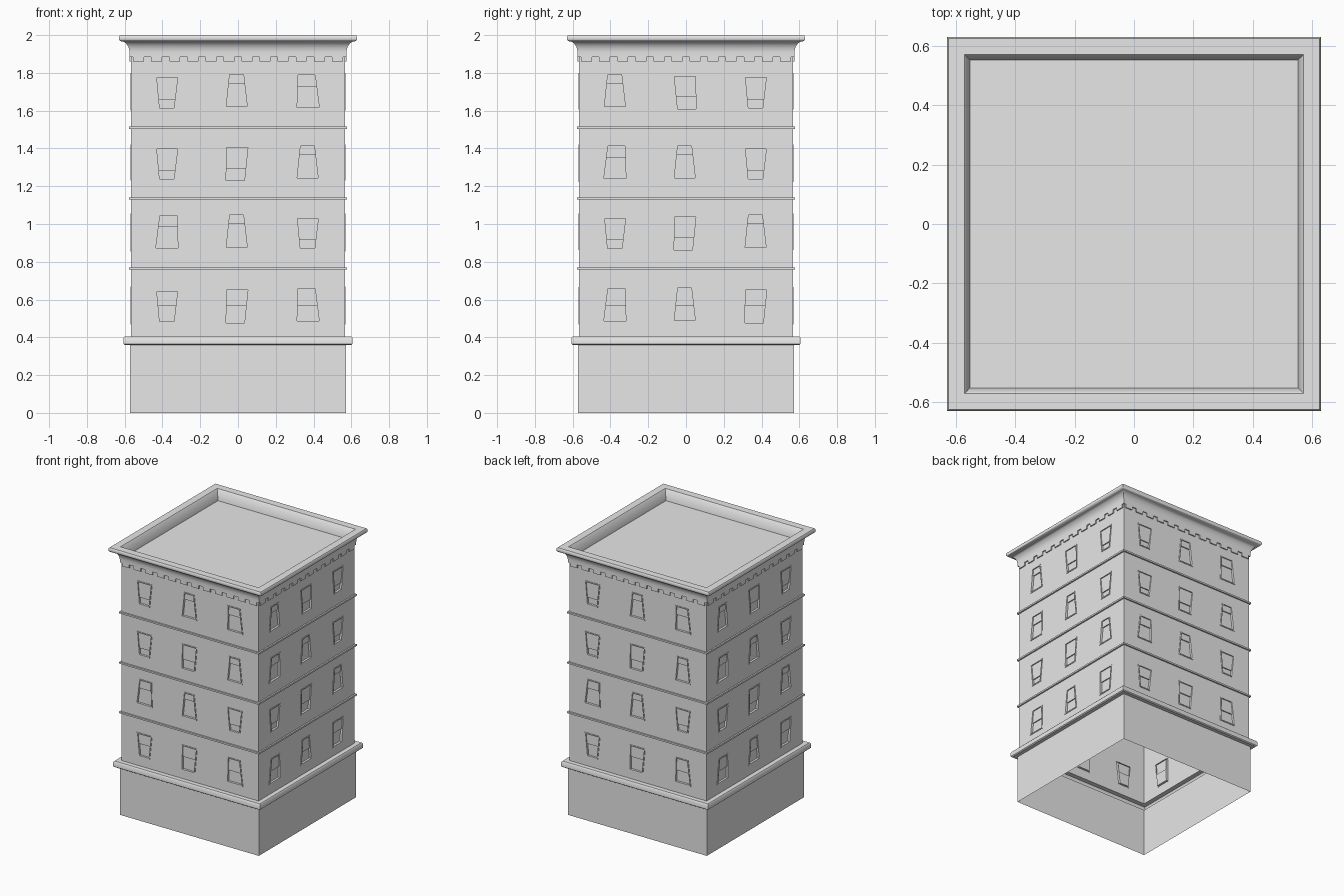
import bpy, bmesh, math
from mathutils import Matrix, Vector

cube = bpy.data.objects.get("Cube")
if cube:
    bpy.data.objects.remove(cube, do_unlink=True)

GREY = (0.8, 0.8, 0.8, 1.0)
stone = bpy.data.materials.new("plain_grey")
stone.use_nodes = True
stone.diffuse_color = GREY
for node in stone.node_tree.nodes:
    if node.type == "BSDF_PRINCIPLED":
        node.inputs["Base Color"].default_value = GREY

WALL = 0.566      # half width of the upper walls
SIDES = ["front", "left", "back", "right"]


def finish(bm, name, smooth=False):
    mesh = bpy.data.meshes.new(name)
    bm.to_mesh(mesh)
    bm.free()
    mesh.materials.append(stone)
    ob = bpy.data.objects.new(name, mesh)
    bpy.context.collection.objects.link(ob)
    if smooth:
        bpy.ops.object.select_all(action="DESELECT")
        ob.select_set(True)
        bpy.context.view_layer.objects.active = ob
        bpy.ops.object.shade_smooth_by_angle(angle=math.radians(40))
    return ob


def bridge(bm, a, b):
    n = len(a)
    for i in range(n):
        j = (i + 1) % n
        bm.faces.new((a[i], a[j], b[j], b[i]))


def square_loft(name, profile, cap=False, smooth=False):
    """Carry a (half width, height) profile around a square plan."""
    bm = bmesh.new()
    previous = None
    for h, z in profile:
        ring = [bm.verts.new((sx * h, sy * h, z))
                for sx, sy in ((-1, -1), (1, -1), (1, 1), (-1, 1))]
        if previous:
            bridge(bm, previous, ring)
        previous = ring
    if cap:
        bm.faces.new(previous)
    return finish(bm, name, smooth)


# Base, open underneath, and the rounded belt above it
square_loft("base", [(0.573, 0), (0.573, 0.36)])
square_loft("belt", [(0.573, 0.36), (0.6, 0.36), (0.607, 0.366), (0.607, 0.396),
                     (0.6, 0.405), (WALL, 0.405)], smooth=True)

# Thin string courses between floors
FLOORS = [0.405, 0.765, 1.135, 1.51, 1.89]
for i, z in enumerate(FLOORS[1:4]):
    square_loft(f"string_course_{i + 1}",
                [(WALL, z - 0.006), (0.577, z - 0.006),
                 (0.577, z + 0.006), (WALL, z + 0.006)])

# Cornice with a concave cove, parapet and sunken roof
cove = [(0.574 + 0.044 * (1 - math.cos(t)), 1.905 + 0.062 * math.sin(t))
        for t in [math.pi / 2 * k / 8 for k in range(9)]]
square_loft("cornice_and_roof",
            [(WALL, 1.885), (0.574, 1.885)] + cove +
            [(0.626, 1.971), (0.63, 1.977), (0.63, 1.992), (0.624, 2.0),
             (0.57, 2.0), (0.565, 1.995), (0.552, 1.92)], cap=True, smooth=True)

# Window shapes: top left, top right, bottom left, bottom right, bottom, top, split
SHAPES = {
    "flared": (-0.063, 0.063, -0.048, 0.044, -0.093, 0.083, -0.04),
    "tapered": (-0.047, 0.042, -0.065, 0.062, -0.087, 0.1, 0.045),
    "leaning": (-0.06, 0.046, -0.065, 0.068, -0.09, 0.098, 0.028),
    "boxy": (-0.063, 0.065, -0.066, 0.047, -0.1, 0.09, -0.028),
}


def mirrored(s):
    return (-s[1], -s[0], -s[3], -s[2]) + s[4:]


SHAPES["leaning_back"] = mirrored(SHAPES["leaning"])
SHAPES["boxy_back"] = mirrored(SHAPES["boxy"])

# Window layout, bottom floor first, for the two kinds of facade
LAYOUTS = [
    [("flared", "boxy", "leaning"), ("leaning_back", "tapered", "flared"),
     ("flared", "boxy", "tapered"), ("flared", "tapered", "leaning")],
    [("leaning_back", "tapered", "boxy"), ("flared", "boxy", "tapered"),
     ("leaning_back", "tapered", "flared"), ("tapered", "boxy_back", "flared")],
]
COLUMNS = [-WALL, -0.19, 0.19, WALL]
CENTRES_X = [-0.375, -0.005, 0.37]
CENTRES_Z = [0.568, 0.955, 1.322, 1.7]


def outline(shape, cx, cz, split, inset=0.0):
    """Six points around a window, with one on each jamb at the split."""
    tl, tr, bl, br, low, high, _ = shape
    low, high = low + inset, high - inset
    t = (split - low) / (high - low)
    tl, bl, tr, br = tl + inset, bl + inset, tr - inset, br - inset
    pts = [(bl, low), (br, low), (br + (tr - br) * t, split),
           (tr, high), (tl, high), (bl + (tl - bl) * t, split)]
    return [(cx + u, cz + v) for u, v in pts]


def build_facade(k):
    turn = Matrix.Rotation(math.pi / 2 * k, 3, "Z")
    bm = bmesh.new()

    def loop(points, depth):
        return [bm.verts.new(turn @ Vector((u, -WALL - depth, v))) for u, v in points]

    for row in range(4):
        z0, z1 = FLOORS[row], FLOORS[row + 1]
        for col in range(3):
            x0, x1 = COLUMNS[col], COLUMNS[col + 1]
            cx, cz = CENTRES_X[col], CENTRES_Z[row]
            shape = SHAPES[LAYOUTS[k % 2][row][col]]
            split = 0.0 if row == 0 else shape[6]
            zs = cz + split
            cell = [(x0, z0), (x1, z0), (x1, zs), (x1, z1), (x0, z1), (x0, zs)]
            outer = outline(shape, cx, cz, split)
            inner = outline(shape, cx, cz, split, 0.008)
            # Wall around the opening, raised frame, then recess
            rings = [loop(cell, 0), loop(outer, 0), loop(outer, 0.004),
                     loop(inner, 0.004), loop(inner, -0.012)]
            for a, b in zip(rings, rings[1:]):
                bridge(bm, a, b)
            back = rings[-1]
            # Lower sash set back, upper sash standing forward
            bm.faces.new((back[0], back[1], back[2], back[5]))
            sash = loop(inner[2:], -0.004)
            bridge(bm, back[2:], sash)
            bm.faces.new(sash)
    finish(bm, SIDES[k] + "_wall")


def build_dentils(k, count=12):
    turn = Matrix.Rotation(math.pi / 2 * k, 4, "Z")
    bm = bmesh.new()
    step = 2 * 0.574 / count
    for i in range(count):
        x = -0.574 + step * (i + 0.5)
        place = Matrix.Translation((x, -0.569, 1.873)) @ Matrix.Diagonal((0.058, 0.01, 0.026, 1))
        bmesh.ops.create_cube(bm, size=1, matrix=turn @ place)
    finish(bm, SIDES[k] + "_dentils")


for k in range(4):
    build_facade(k)
    build_dentils(k)
